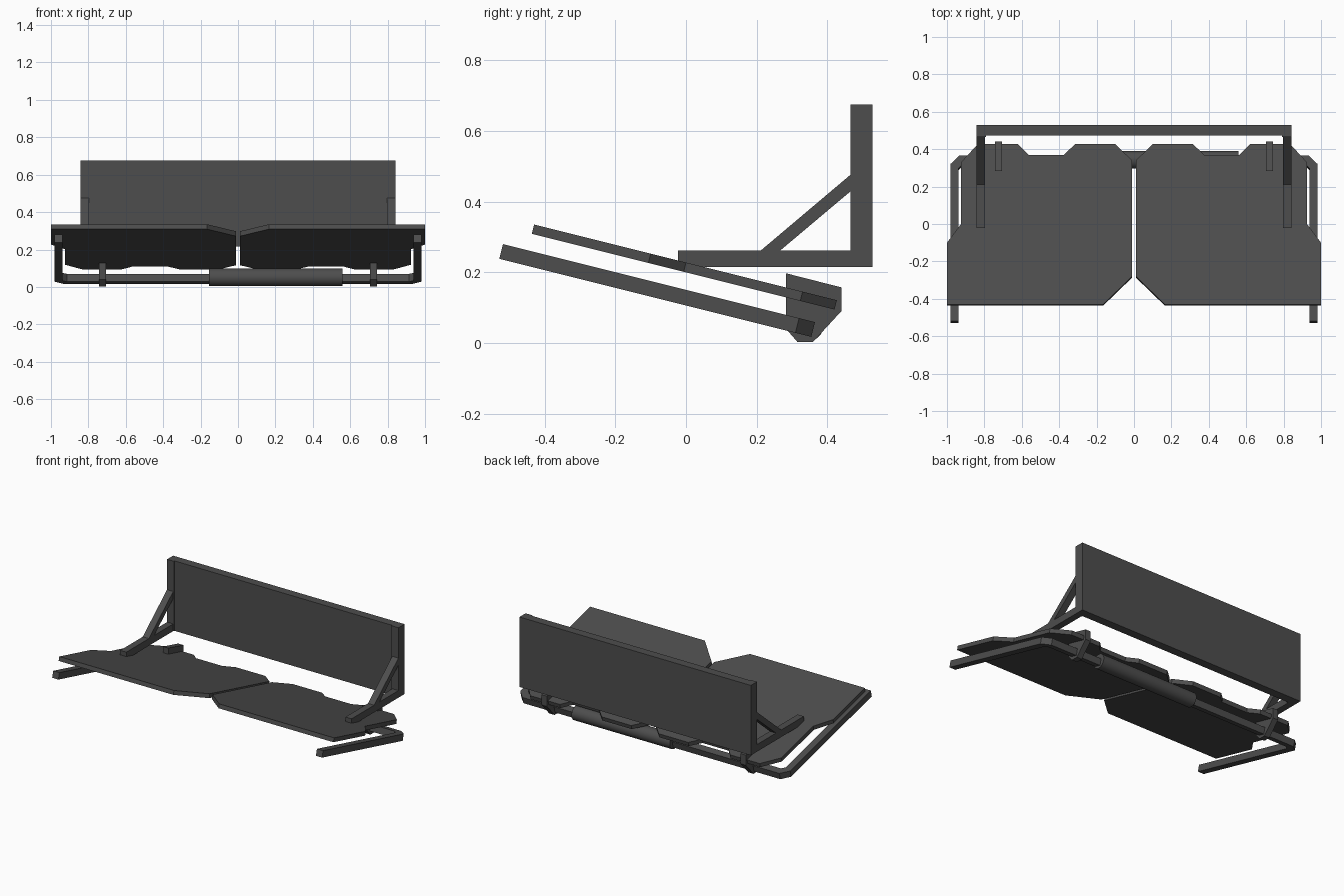
import bpy, bmesh, math
from mathutils import Vector

cube = bpy.data.objects.get("Cube")
if cube:
    bpy.data.objects.remove(cube, do_unlink=True)

GREY = (0.075, 0.075, 0.075, 1)
grey = bpy.data.materials.new("dark_grey_metal")
grey.use_nodes = True
grey.diffuse_color = GREY
grey.node_tree.nodes["Principled BSDF"].inputs["Base Color"].default_value = GREY

SLOPE = 0.25
DOWN = Vector((0, -SLOPE, -1)).normalized()


def prism(name, points, offset):
    """Solid made by sweeping a flat outline along an offset."""
    bm = bmesh.new()
    face = bm.faces.new([bm.verts.new(p) for p in points])
    swept = bmesh.ops.extrude_face_region(bm, geom=[face])
    verts = [g for g in swept["geom"] if isinstance(g, bmesh.types.BMVert)]
    bmesh.ops.translate(bm, verts=verts, vec=offset)
    bmesh.ops.recalc_face_normals(bm, faces=bm.faces)
    mesh = bpy.data.meshes.new(name)
    bm.to_mesh(mesh)
    bm.free()
    mesh.materials.append(grey)
    obj = bpy.data.objects.new(name, mesh)
    bpy.context.collection.objects.link(obj)
    return obj


def tilted(outline, side, height):
    """Lay an (x, y) outline on the sloping plane; height is its z at y = 0."""
    return [(side * x, y, height - SLOPE * y) for x, y in outline]


def side_plate(name, profile, side, x0, x1):
    """Extrude a (y, z) profile across x."""
    return prism(name, [(side * x0, y, z) for y, z in profile], (side * (x1 - x0), 0, 0))


def rect(y0, y1, z0, z1):
    return [(y0, z0), (y1, z0), (y1, z1), (y0, z1)]


PANEL = [(0.01, -0.28), (0.165, -0.43), (1, -0.43), (1, -0.1), (0.925, 0),
         (0.925, 0.33), (0.835, 0.427), (0.62, 0.427), (0.565, 0.37),
         (0.375, 0.37), (0.315, 0.427), (0.1, 0.427), (0.01, 0.34)]
BRACE = [(0.21, 0.26), (0.265, 0.26), (0.467, 0.43), (0.467, 0.477)]
BRACKET = [(0.283, 0.197), (0.44, 0.157), (0.44, 0.09),
           (0.36, 0.003), (0.315, 0.003), (0.283, 0.04)]

# Mirrored parts
for side, label in ((1, "left"), (-1, "right")):
    prism(f"{label}_floor_panel", tilted(PANEL, side, 0.2275), DOWN * 0.027)
    side_plate(f"{label}_arm", rect(-0.022, 0.467, 0.215, 0.262), side, 0.797, 0.842)
    side_plate(f"{label}_brace", BRACE, side, 0.797, 0.842)
    side_plate(f"{label}_post", rect(0.465, 0.528, 0.215, 0.675), side, 0.792, 0.842)
    side_plate(f"{label}_bracket", BRACKET, side, 0.705, 0.743)

# Upright back board
side_plate("back_board", rect(0.472, 0.528, 0.215, 0.675), 1, -0.792, 0.792)

# U-shaped bar with chamfered corners
half = [(0.937, -0.518), (0.982, -0.518), (0.982, 0.32), (0.935, 0.365)]
inner = [(0.915, 0.321), (0.937, 0.3)]
mirror = lambda pts: [(-x, y) for x, y in reversed(pts)]
bar = half + mirror(half) + mirror(inner) + inner
prism("u_bar", tilted(bar, 1, 0.15), DOWN * 0.043)

# Roller on the cross bar
bpy.ops.mesh.primitive_cylinder_add(vertices=32, radius=0.047, depth=0.715,
                                    location=(0.2025, 0.343, 0.051),
                                    rotation=(0, math.pi / 2, 0))
roller = bpy.context.object
roller.name = "roller"
roller.data.materials.append(grey)
bpy.ops.object.shade_smooth_by_angle(angle=math.radians(30))
